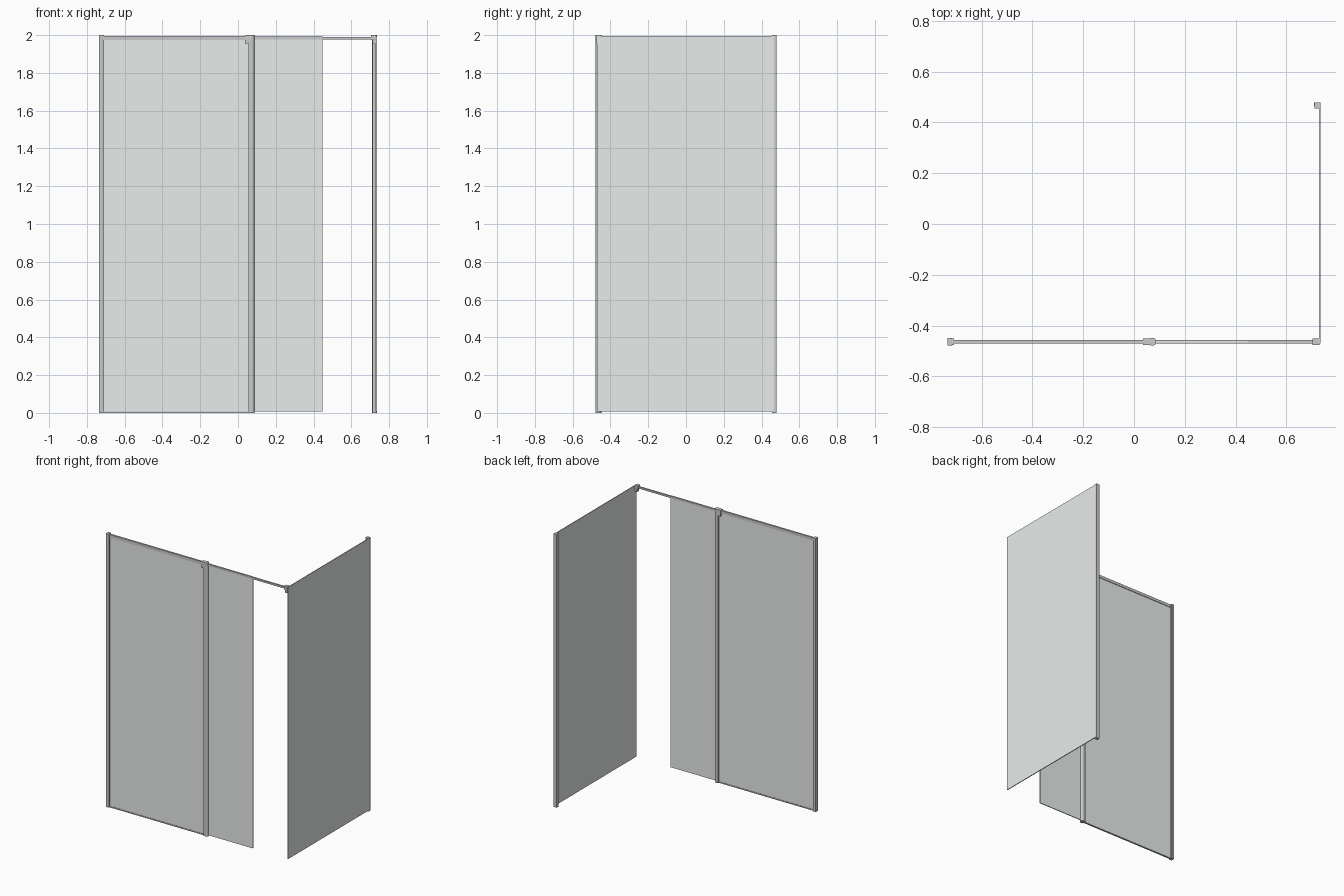
import bpy, bmesh, math

if "Cube" in bpy.data.objects:
    bpy.data.objects.remove(bpy.data.objects["Cube"])

H = 2.0        # overall height
YF = -0.464    # plane of the front screen

def colour(name, rgb):
    m = bpy.data.materials.new(name)
    m.diffuse_color = (*rgb, 1)
    m.use_nodes = True
    m.node_tree.nodes["Principled BSDF"].inputs["Base Color"].default_value = m.diffuse_color
    return m

glass = colour("pale_glass", (0.80, 0.84, 0.83))

def extrude(name, outline, z0, z1, mat=None):
    """Vertical extrusion of an xy outline."""
    bm = bmesh.new()
    face = bm.faces.new([bm.verts.new((x, y, z0)) for x, y in outline])
    res = bmesh.ops.extrude_face_region(bm, geom=[face])
    top = [v for v in res["geom"] if isinstance(v, bmesh.types.BMVert)]
    bmesh.ops.translate(bm, verts=top, vec=(0, 0, z1 - z0))
    bmesh.ops.recalc_face_normals(bm, faces=bm.faces)
    me = bpy.data.meshes.new(name)
    bm.to_mesh(me)
    bm.free()
    ob = bpy.data.objects.new(name, me)
    bpy.context.collection.objects.link(ob)
    if mat:
        me.materials.append(mat)
    return ob

def box(name, x, y, z, mat=None, bevel=0):
    ob = extrude(name, [(x[0], y[0]), (x[1], y[0]), (x[1], y[1]), (x[0], y[1])], *z, mat)
    if bevel:
        mod = ob.modifiers.new("edge", "BEVEL")
        mod.width, mod.segments = bevel, 2
    return ob

def around(c, half):
    return (c - half, c + half)

# wall profile of the fixed front pane, with its slightly narrower inner channel
box("front_wall_profile", (-0.735, -0.718), around(YF, 0.0145), (0, H), bevel=0.001)
box("front_wall_inner_channel", (-0.719, -0.710), around(YF, 0.0125), (0, H))

# fixed front pane with its top and bottom rails
box("fixed_pane", (-0.712, 0.058), around(YF, 0.003), (0.005, 1.99), glass)
box("fixed_top_rail", (-0.711, 0.058), around(YF, 0.007), (1.975, 1.996))
box("fixed_bottom_rail", (-0.711, 0.058), around(YF, 0.006), (0, 0.008))

# hinge post: flat jamb and rounded knuckle
box("hinge_jamb", (0.055, 0.070), around(YF, 0.0135), (0, H))
knuckle = [(0.072 + 0.0155 * math.cos(a), YF + 0.0155 * math.sin(a))
           for a in (2 * math.pi * i / 24 for i in range(24))]
post = extrude("hinge_post", knuckle, 0, H)
bpy.context.view_layer.objects.active = post
post.select_set(True)
bpy.ops.object.shade_smooth_by_angle(angle=math.radians(30))

# swinging front pane
box("hinged_pane", (0.082, 0.447), around(YF, 0.003), (0.008, 1.994), glass)

# stabiliser bar and its end clamps
box("stabiliser_bar", (0.05, 0.715), around(YF, 0.006), (1.978, 1.991))
for name, x, z0 in (("hinge_clamp", (0.036, 0.058), 1.955), ("corner_clamp", (0.704, 0.731), 1.975)):
    box(name, x, around(YF, 0.0135), (z0, H), bevel=0.001)
box("corner_clamp_foot", (0.712, 0.7305), around(YF, 0.0125), (1.953, 1.977), bevel=0.001)

# side pane and its wall profile
box("side_pane", (0.729, 0.735), (-0.471, 0.466), (0.008, 1.996), glass)
box("side_wall_profile", (0.710, 0.735), (0.465, 0.4795), (0, H), bevel=0.001)
box("side_wall_inner_channel", (0.711, 0.733), (0.456, 0.468), (0, H))
